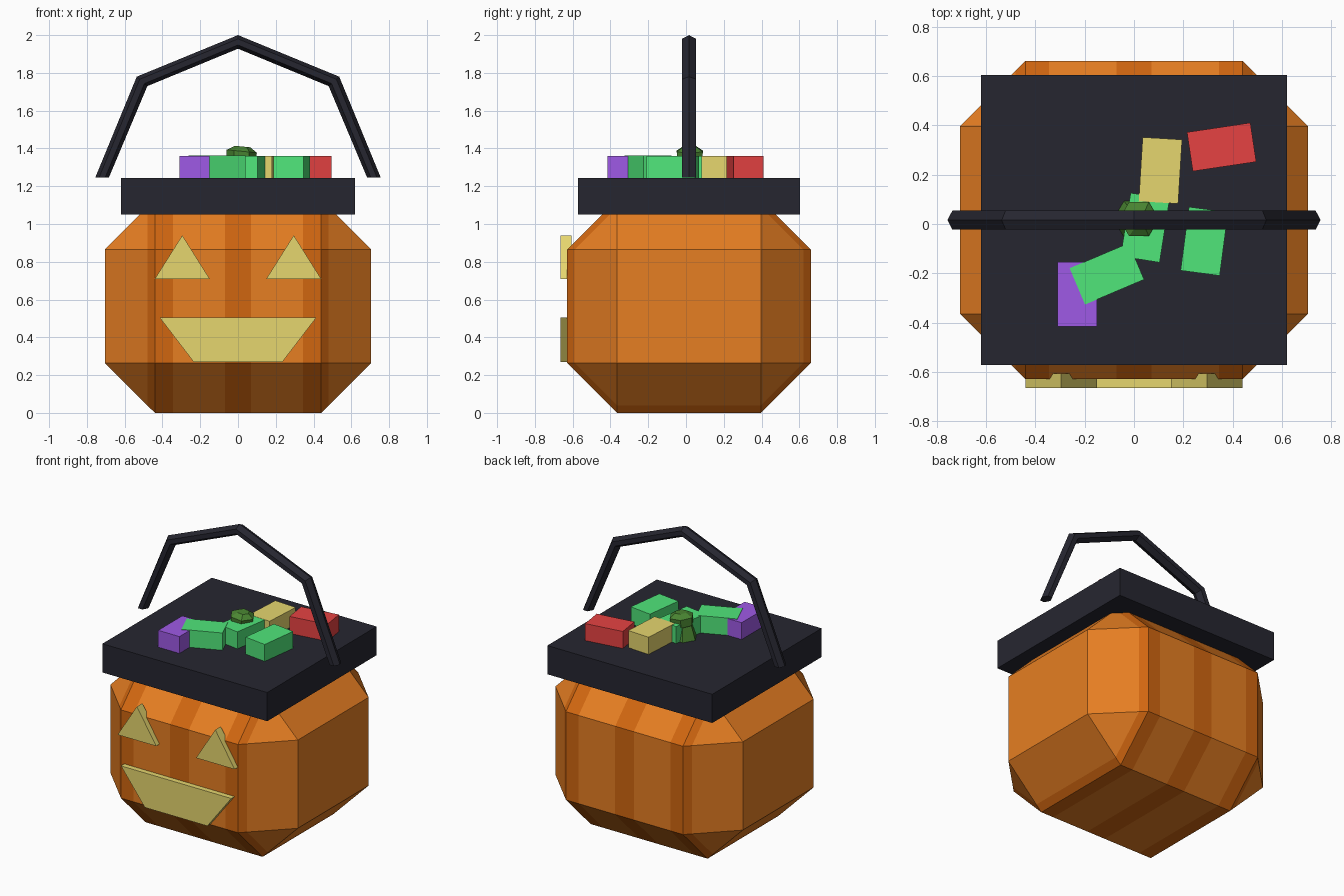
import bpy
import bmesh
from math import radians, cos, sin, tau
from mathutils import Matrix, Vector

old = bpy.data.objects.get("Cube")
if old:
    bpy.data.objects.remove(old)


def material(name, r, g, b):
    """Flat material from 0-255 display values."""
    col = [((c / 255 + 0.055) / 1.055) ** 2.4 for c in (r, g, b)] + [1]
    m = bpy.data.materials.new(name)
    m.use_nodes = True
    m.diffuse_color = col
    m.node_tree.nodes["Principled BSDF"].inputs["Base Color"].default_value = col
    return m


ORANGE = material("orange", 230, 126, 34)
RIB = material("dark orange", 208, 102, 16)
BLACK = material("blue black", 38, 38, 48)
YELLOW = material("pale yellow", 230, 214, 110)
GREEN = material("candy green", 80, 230, 122)
PURPLE = material("purple", 159, 90, 230)
RED = material("red", 230, 66, 66)
STEM = material("stem green", 74, 134, 50)

MID_Y = 0.016


def finish(name, bm, *mats):
    bmesh.ops.recalc_face_normals(bm, faces=bm.faces)
    mesh = bpy.data.meshes.new(name)
    bm.to_mesh(mesh)
    bm.free()
    for m in mats:
        mesh.materials.append(m)
    obj = bpy.data.objects.new(name, mesh)
    bpy.context.collection.objects.link(obj)
    return obj


def box(bm, center, size, turn=0):
    mat = (Matrix.Translation(center) @ Matrix.Rotation(radians(turn), 4, "Z")
           @ Matrix.Diagonal((*size, 1)))
    bmesh.ops.create_cube(bm, size=1, matrix=mat)


def loft(bm, rings):
    """Skin equal-length rings of points and cap both ends."""
    loops = [[bm.verts.new(p) for p in ring] for ring in rings]
    for a, b in zip(loops, loops[1:]):
        for i in range(len(a)):
            j = (i + 1) % len(a)
            bm.faces.new((a[i], a[j], b[j], b[i]))
    bm.faces.new(loops[0])
    bm.faces.new(loops[-1])


# Body: chamfered block, cut into vertical bands and coloured by band
bm = bmesh.new()
box(bm, (0, MID_Y, 0.565), (1.41, 1.29, 1.13))
bmesh.ops.bevel(bm, geom=bm.edges[:], offset=0.265, segments=1, affect="EDGES")
for x in (-0.48, -0.345, -0.07, 0.07, 0.345, 0.48):
    bmesh.ops.bisect_plane(bm, geom=bm.verts[:] + bm.edges[:] + bm.faces[:],
                           plane_co=(x, 0, 0), plane_no=(1, 0, 0))
for f in bm.faces:
    x = abs(f.calc_center_median().x)
    f.material_index = int(x < 0.07 or 0.345 < x < 0.48)
finish("body", bm, ORANGE, RIB)

# Lid
bm = bmesh.new()
box(bm, (0, MID_Y, 1.147), (1.24, 1.175, 0.195))
finish("lid", bm, BLACK)


# Face: thick plates standing out of the front
def face_plate(name, outline):
    bm = bmesh.new()
    loft(bm, [[(x, y, z) for x, z in outline] for y in (-0.665, -0.606)])
    finish(name, bm, YELLOW)


for side, s in (("left", 1), ("right", -1)):
    face_plate(side + "_eye", [(s * 0.15, 0.71), (s * 0.44, 0.71), (s * 0.295, 0.94)])
face_plate("mouth", [(-0.235, 0.27), (0.235, 0.27), (0.415, 0.505), (-0.415, 0.505)])

# Candies: equal bricks scattered over the lid
candies = [
    ("purple_candy", PURPLE, -0.23, -0.285, 0, 1.359),
    ("front_green_candy", GREEN, -0.11, -0.202, -67, 1.362),
    ("middle_green_candy", GREEN, 0.045, -0.015, -9, 1.360),
    ("side_green_candy", GREEN, 0.285, -0.07, -7.5, 1.360),
    ("yellow_candy", YELLOW, 0.107, 0.217, -3.5, 1.361),
    ("red_candy", RED, 0.355, 0.312, -81.5, 1.360),
]
for name, mat, x, y, turn, top in candies:
    bm = bmesh.new()
    box(bm, (x, y, top - 0.07), (0.16, 0.26, 0.14), turn)
    finish(name, bm, mat)

# Stem: flared six-sided stalk with a slightly tilted knob
bm = bmesh.new()
rings = []
for z, r, shift in ((1.2, 0.095, 0), (1.33, 0.06, 0.005), (1.335, 0.075, 0.015),
                    (1.385, 0.08, 0.02), (1.41, 0.04, 0.025)):
    rings.append([(shift + r * cos(tau * i / 6), 0.02 + r * sin(tau * i / 6),
                   z - 0.1 * (r * cos(tau * i / 6))) for i in range(6)])
loft(bm, rings)
finish("stem", bm, STEM)

# Handle: six-sided bar swept over an angular arch; each stop has a mitre direction
half = [(0.72, 1.245, 0.036, 0), (0.508, 1.755, 0.028, 0.025)]
stops = ([(-x, z, -dx, dz) for x, z, dx, dz in half]
         + [(0, 1.964, 0, 0.036)] + half[::-1])
section = [(1, 0), (0.45, 1), (-0.45, 1), (-1, 0), (-0.45, -1), (0.45, -1)]
bm = bmesh.new()
loft(bm, [[Vector((x + t * dx, MID_Y + 0.038 * w, z + t * dz)) for t, w in section]
          for x, z, dx, dz in stops])
finish("handle", bm, BLACK)
